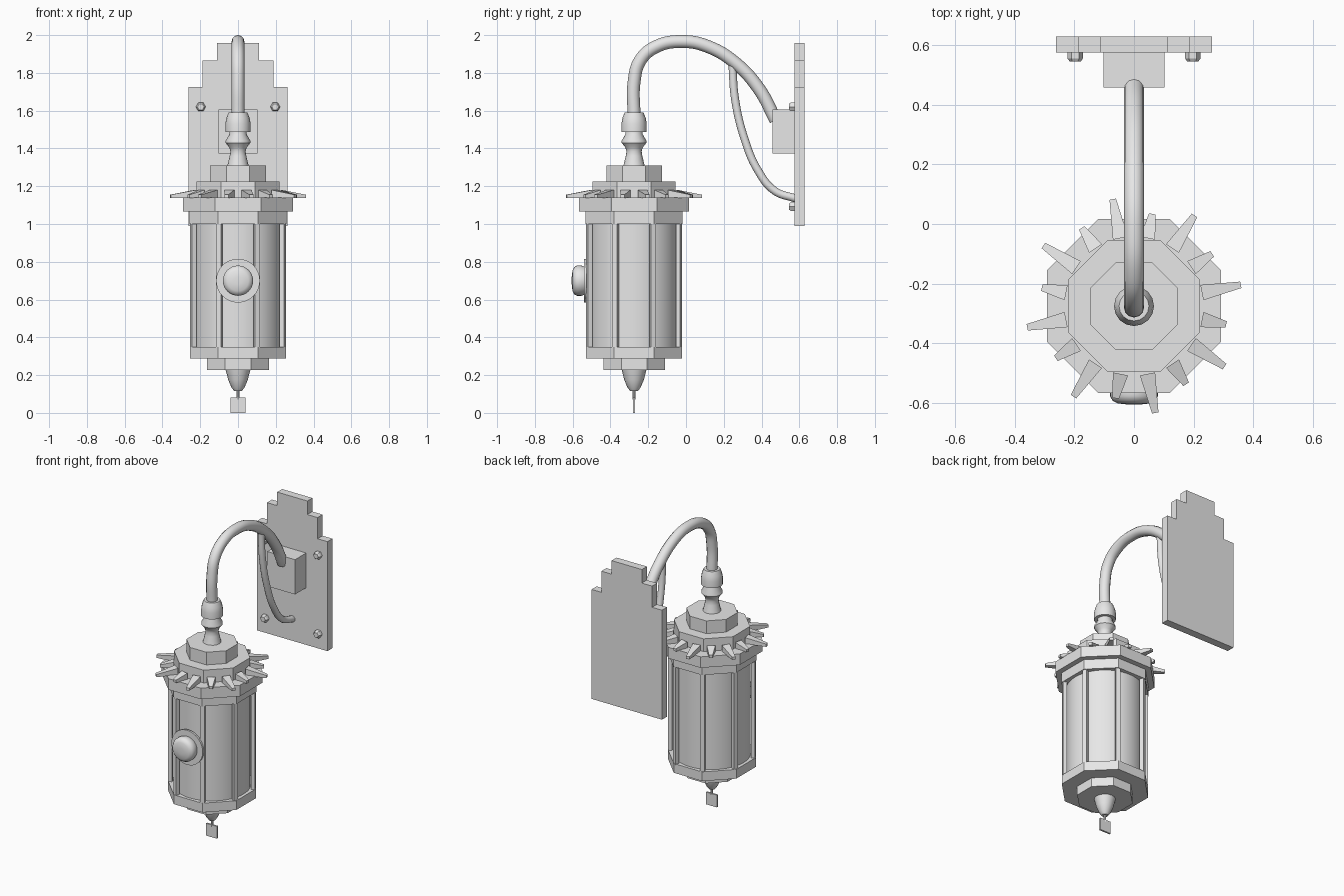
import bpy, bmesh, math
from mathutils import Matrix, Vector

if "Cube" in bpy.data.objects:
    bpy.data.objects.remove(bpy.data.objects["Cube"])

CY = -0.275  # lantern axis, y position

metal = bpy.data.materials.new("light_grey")
metal.diffuse_color = (0.8, 0.8, 0.8, 1)
metal.use_nodes = True
metal.node_tree.nodes["Principled BSDF"].inputs["Base Color"].default_value = metal.diffuse_color


def add(name, bm, smooth=False):
    bmesh.ops.recalc_face_normals(bm, faces=bm.faces)
    me = bpy.data.meshes.new(name)
    bm.to_mesh(me)
    bm.free()
    ob = bpy.data.objects.new(name, me)
    bpy.context.collection.objects.link(ob)
    me.materials.append(metal)
    if smooth:
        smooth_edges(ob)
    return ob


def smooth_edges(ob):
    bpy.ops.object.select_all(action='DESELECT')
    ob.select_set(True)
    bpy.context.view_layer.objects.active = ob
    bpy.ops.object.shade_smooth_by_angle(angle=math.radians(35))


def lathe(name, profile, sides, matrix, smooth=True, turn=0.0):
    """Turn a closed solid from (radius, height) points."""
    bm = bmesh.new()
    rings = []
    for r, z in profile:
        rings.append([bm.verts.new((r * math.cos(turn + 2 * math.pi * i / sides),
                                    r * math.sin(turn + 2 * math.pi * i / sides), z))
                      for i in range(sides)])
    for a, b in zip(rings, rings[1:]):
        for i in range(sides):
            j = (i + 1) % sides
            bm.faces.new((a[i], a[j], b[j], b[i]))
    bm.faces.new(rings[0])
    bm.faces.new(rings[-1])
    bm.transform(matrix)
    return add(name, bm, smooth)


def octagon(name, apothem, z0, z1):
    r = apothem / math.cos(math.pi / 8)
    return lathe(name, [(r, z0), (r, z1)], 8, Matrix.Translation((0, CY, 0)), False, math.pi / 8)


def box(name, lo, hi, matrix=Matrix()):
    lo, hi = Vector(lo), Vector(hi)
    bm = bmesh.new()
    bmesh.ops.create_cube(bm, size=1)
    for v in bm.verts:
        v.co = Vector([(lo[k] + hi[k]) / 2 + v.co[k] * (hi[k] - lo[k]) for k in range(3)])
    bm.transform(matrix)
    return add(name, bm)


def tube(name, points, radius):
    """Round tube through (y, z) points in the x = 0 plane."""
    cu = bpy.data.curves.new(name, 'CURVE')
    cu.dimensions = '3D'
    cu.bevel_depth = radius
    cu.bevel_resolution = 4
    cu.use_fill_caps = True
    cu.resolution_u = 8
    sp = cu.splines.new('BEZIER')
    sp.bezier_points.add(len(points) - 1)
    for p, (y, z) in zip(sp.bezier_points, points):
        p.co = (0, y, z)
        p.handle_left_type = p.handle_right_type = 'AUTO'
    ob = bpy.data.objects.new(name, cu)
    bpy.context.collection.objects.link(ob)
    bpy.ops.object.select_all(action='DESELECT')
    ob.select_set(True)
    bpy.context.view_layer.objects.active = ob
    bpy.ops.object.convert(target='MESH')
    ob = bpy.context.view_layer.objects.active
    ob.data.materials.clear()
    ob.data.materials.append(metal)
    smooth_edges(ob)


axis = Matrix.Translation((0, CY, 0))

# Stepped octagonal tiers of the lantern
octagon("lower_tier", 0.163, 0.228, 0.288)
octagon("base_ring", 0.254, 0.288, 0.35)
octagon("upper_ring", 0.256, 1.0, 1.066)
octagon("cap", 0.291, 1.066, 1.14)
octagon("roof_tier", 0.219, 1.14, 1.225)
octagon("roof_top", 0.147, 1.225, 1.31)

# Round glass and its corner bars
lathe("glass", [(0.235, 0.34), (0.235, 1.01)], 48, axis)
for i in range(8):
    turn = Matrix.Rotation(math.pi / 8 + i * math.pi / 4, 4, 'Z')
    box("corner_bar", (0.245, -0.014, 0.345), (0.27, 0.014, 1.005), axis @ turn)

# Crown of alternating long and short spikes
for i in range(16):
    turn = Matrix.Rotation(math.pi / 16 + i * math.pi / 8, 4, 'Z')
    tip = 0.315 if i % 2 else 0.365
    bm = bmesh.new()
    ends = []
    for r, w, z0, z1 in ((0.232, 0.026, 1.137, 1.18), (tip, 0.011, 1.137, 1.155)):
        ends.append([bm.verts.new(c) for c in
                     ((r, -w, z0), (r, w, z0), (r, w, z1), (r, -w, z1))])
    a, b = ends
    bm.faces.new(a)
    bm.faces.new(b)
    for k in range(4):
        bm.faces.new((a[k], a[(k + 1) % 4], b[(k + 1) % 4], b[k]))
    bm.transform(axis @ turn)
    add("spike", bm)

# Bottom finial, stem and tag
lathe("finial", [(0.02, 0.115), (0.035, 0.135), (0.052, 0.175), (0.066, 0.23)], 16, axis)
lathe("stem", [(0.008, 0.07), (0.008, 0.12)], 8, axis)
box("tag", (-0.04, CY - 0.006, 0), (0.04, CY + 0.006, 0.082))

# Turned neck and collar
lathe("neck", [(0.056, 1.31), (0.044, 1.36), (0.04, 1.385), (0.046, 1.405), (0.066, 1.43),
               (0.066, 1.44), (0.046, 1.475), (0.046, 1.495)], 16, axis)
lathe("collar", [(0.067, 1.488), (0.067, 1.53), (0.062, 1.56), (0.05, 1.59)], 16, axis)

# Curved arm and its brace
tube("arm", [(CY, 1.57), (CY, 1.75), (-0.243, 1.865), (-0.16, 1.938), (-0.02, 1.966),
             (0.12, 1.938), (0.27, 1.845), (0.39, 1.71), (0.475, 1.55)], 0.034)
tube("brace", [(0.245, 1.85), (0.26, 1.66), (0.31, 1.45), (0.38, 1.285),
               (0.47, 1.175), (0.58, 1.135)], 0.021)

# Front knob: stem, flange and domed button pointing to -y
knob = Matrix.Translation((0, CY, 0.7)) @ Matrix.Rotation(math.pi / 2, 4, 'X')
lathe("knob_stem", [(0.025, 0.22), (0.025, 0.256)], 16, knob)
lathe("knob_flange", [(0.116, 0.252), (0.116, 0.265)], 32, knob)
lathe("knob_button", [(0.075, 0.262), (0.08, 0.28), (0.08, 0.302), (0.072, 0.317),
                      (0.055, 0.326), (0.02, 0.33)], 32, knob)

# Stepped wall plate
half = [(0.261, 0.99), (0.261, 1.724), (0.188, 1.724), (0.188, 1.866), (0.112, 1.866), (0.112, 1.957)]
outline = half + [(-x, z) for x, z in reversed(half)]
bm = bmesh.new()
face = bm.faces.new([bm.verts.new((x, 0.575, z)) for x, z in outline])
new = bmesh.ops.extrude_face_region(bm, geom=[face])["geom"]
bmesh.ops.translate(bm, vec=(0, 0.053, 0), verts=[g for g in new if isinstance(g, bmesh.types.BMVert)])
add("wall_plate", bm)

# Mounting block and bolts
box("mounting_block", (-0.103, 0.457, 1.373), (0.103, 0.577, 1.606))
for x in (-0.197, 0.197):
    for z in (1.62, 1.092):
        at = Matrix.Translation((x, 0.577, z)) @ Matrix.Rotation(math.pi / 2, 4, 'X')
        lathe("bolt", [(0.026, 0), (0.026, 0.022), (0.018, 0.033)], 6, at, False)
